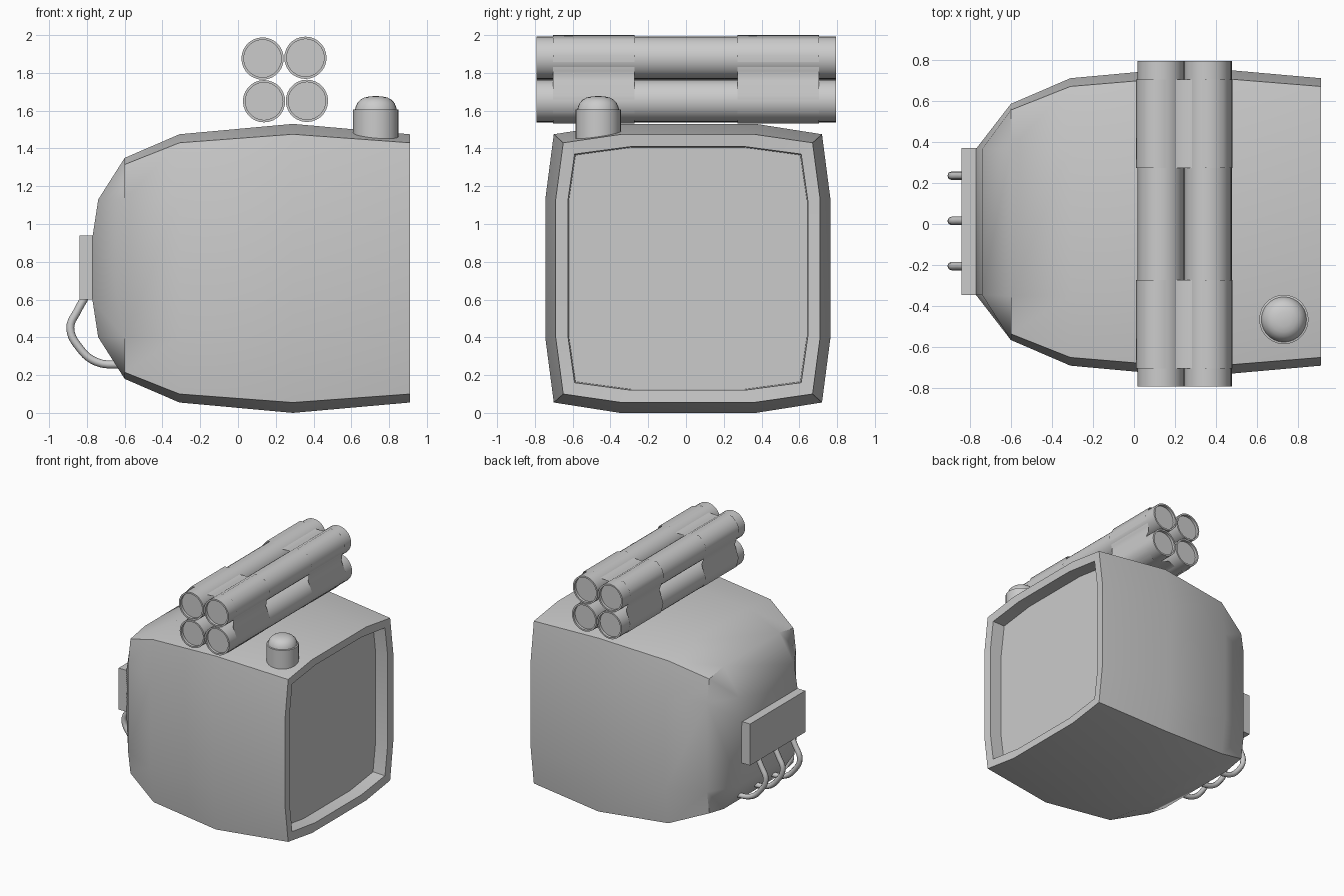
import bpy, bmesh, math
from mathutils import Vector

if "Cube" in bpy.data.objects:
    bpy.data.objects.remove(bpy.data.objects["Cube"])

CY, CZ = 0.01, 0.765   # centre line of the housing


def finish(name, bm, angle=35):
    bmesh.ops.recalc_face_normals(bm, faces=bm.faces)
    me = bpy.data.meshes.new(name)
    bm.to_mesh(me)
    bm.free()
    ob = bpy.data.objects.new(name, me)
    bpy.context.collection.objects.link(ob)
    bpy.ops.object.select_all(action='DESELECT')
    bpy.context.view_layer.objects.active = ob
    ob.select_set(True)
    bpy.ops.object.shade_smooth_by_angle(angle=math.radians(angle))
    return ob


def bridge(bm, a, b):
    n = len(a)
    for i in range(n):
        j = (i + 1) % n
        bm.faces.new((a[i], a[j], b[j], b[i]))


def housing_ring(bm, x, cy, cz, my, mz, ty, tz):
    # corner, two top points, corner, two side points, ...
    pts = [(cy, cz), (ty, mz), (-ty, mz), (-cy, cz), (-my, tz), (-my, -tz),
           (-cy, -cz), (-ty, -mz), (ty, -mz), (cy, -cz), (my, -tz), (my, tz)]
    return [bm.verts.new((x, CY + y, CZ + z)) for y, z in pts]


# Housing: bulged box with a recessed screen at +x and a rounded back
bm = bmesh.new()
rings = [housing_ring(bm, *r) for r in (
    (0.80, 0.595, 0.60, 0.63, 0.64, 0.30, 0.36),
    (0.905, 0.60, 0.605, 0.635, 0.645, 0.30, 0.36),
    (0.91, 0.66, 0.665, 0.70, 0.71, 0.35, 0.365),
    (0.29, 0.71, 0.71, 0.755, 0.765, 0.36, 0.365),
    (-0.31, 0.66, 0.665, 0.70, 0.71, 0.36, 0.365),
    (-0.60, 0.545, 0.55, 0.575, 0.585, 0.36, 0.365))]
for a, b in zip(rings, rings[1:]):
    bridge(bm, a, b)
bm.faces.new(rings[0])
r = rings[-1]
up, mu, ml, lo = [[bm.verts.new((x, CY + s * 0.355, CZ + z)) for s in (1, -1)]
                  for x, z in ((-0.74, 0.365), (-0.77, 0.17), (-0.77, -0.17), (-0.74, -0.365))]
for f in ((r[0], r[1], up[0], r[11]), (r[1], r[2], up[1], up[0]),
          (r[2], r[3], r[4], up[1]), (r[5], r[6], r[7], lo[1]),
          (r[7], r[8], lo[0], lo[1]), (r[8], r[9], r[10], lo[0]),
          (r[4], r[5], lo[1], ml[1], mu[1], up[1]),
          (r[10], r[11], up[0], mu[0], ml[0], lo[0]),
          (up[0], up[1], mu[1], mu[0]), (mu[0], mu[1], ml[1], ml[0]),
          (ml[0], ml[1], lo[1], lo[0])):
    bm.faces.new(f)
finish("housing", bm, 40)

# Connector box on the back
bm = bmesh.new()
bmesh.ops.create_cube(bm, size=1)
for v in bm.verts:
    v.co = Vector((-0.80 + v.co.x * 0.08, 0.0125 + v.co.y * 0.715, 0.77 + v.co.z * 0.34))
finish("connector_box", bm)

# Three cables looping from the box back into the housing
path = [(-0.805, 0.62), (-0.85, 0.54), (-0.888, 0.45), (-0.84, 0.345), (-0.75, 0.27), (-0.60, 0.255)]
for k, y in enumerate((0.235, 0.015, -0.205)):
    cu = bpy.data.curves.new("cable", 'CURVE')
    cu.dimensions = '3D'
    cu.bevel_depth = 0.021
    cu.bevel_resolution = 2
    cu.resolution_u = 5
    sp = cu.splines.new('BEZIER')
    sp.bezier_points.add(len(path) - 1)
    for p, (x, z) in zip(sp.bezier_points, path):
        p.co = (x, y, z)
        p.handle_left_type = p.handle_right_type = 'AUTO'
    bpy.context.collection.objects.link(bpy.data.objects.new(f"cable_{k + 1}", cu))


def lathe(name, profile, place, n=28, angle=35):
    # revolve (radius, height) points; place maps local to world
    bm = bmesh.new()
    loops = [[bm.verts.new(place(rad * math.cos(2 * math.pi * i / n),
                                 rad * math.sin(2 * math.pi * i / n), h))
              for i in range(n)] for rad, h in profile]
    for a, b in zip(loops, loops[1:]):
        bridge(bm, a, b)
    bm.faces.new(loops[0])
    bm.faces.new(loops[-1])
    finish(name, bm, angle)


# Domed beacon on top
dome = [(0.12, 1.43), (0.12, 1.605), (0.11, 1.607), (0.107, 1.62), (0.098, 1.641),
        (0.082, 1.658), (0.062, 1.669), (0.035, 1.675), (0.008, 1.677)]
lathe("beacon", dome, lambda a, b, h: (0.73 + a, -0.465 + b, h))

# Four launch tubes with shallow recessed ends
tube = [(0.099, -0.77), (0.099, -0.792), (0.112, -0.792),
        (0.112, 0.795), (0.099, 0.795), (0.099, 0.773)]
for k, (x, z) in enumerate(((0.13, 1.876), (0.357, 1.88), (0.138, 1.65), (0.365, 1.652))):
    lathe(f"launch_tube_{k + 1}", tube, lambda a, b, h: (x + a, h, z + b))

# Two open sleeves wrapping the tube bundle
wrap = [(0.02, 1.93), (0.07, 1.988), (0.15, 1.99), (0.20, 1.958), (0.28, 1.962),
        (0.35, 2.0), (0.435, 1.975), (0.478, 1.89), (0.45, 1.81), (0.445, 1.76),
        (0.48, 1.68), (0.465, 1.595), (0.40, 1.532), (0.31, 1.545), (0.25, 1.572),
        (0.19, 1.55), (0.11, 1.533), (0.035, 1.585), (0.015, 1.66), (0.05, 1.765),
        (0.03, 1.82), (0.01, 1.88)]
for name, y0, y1 in (("sleeve_front", -0.703, -0.272), ("sleeve_rear", 0.272, 0.705)):
    bm = bmesh.new()
    a, b = [[bm.verts.new((x, y, z)) for x, z in wrap] for y in (y0, y1)]
    bridge(bm, a, b)
    finish(name, bm, 60)
